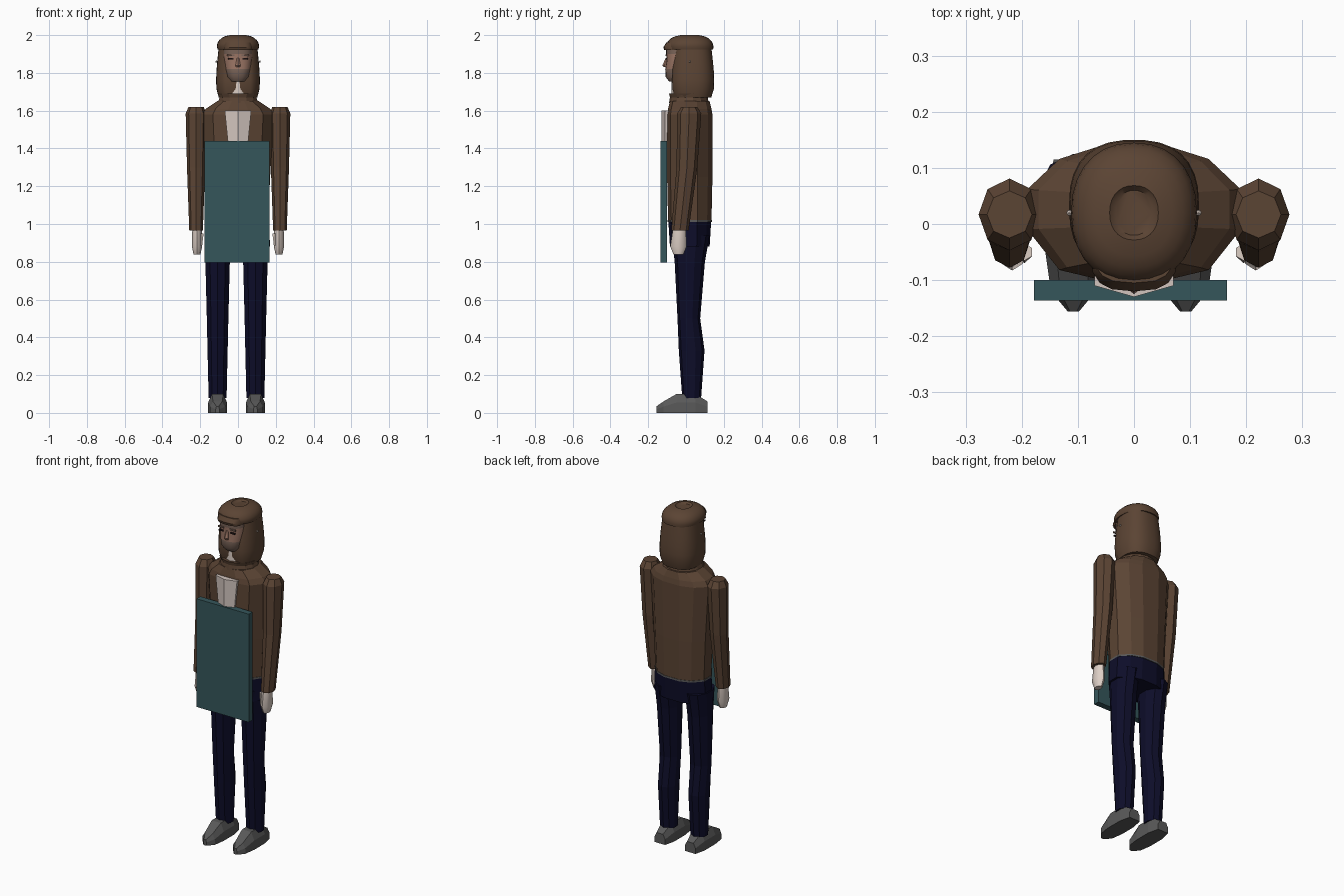
import bpy
import bmesh
from math import sin, cos, pi, copysign, radians

cube = bpy.data.objects.get("Cube")
if cube:
    bpy.data.objects.remove(cube, do_unlink=True)


def material(name, red, green, blue):
    mat = bpy.data.materials.new(name)
    mat.use_nodes = True
    mat.diffuse_color = (red, green, blue, 1)
    shader = mat.node_tree.nodes["Principled BSDF"]
    shader.inputs["Base Color"].default_value = mat.diffuse_color
    return mat


brown = material("brown leather", .105, .058, .034)
navy = material("navy denim", .004, .004, .022)
teal = material("teal board", .036, .094, .105)
grey = material("grey shoe", .1, .1, .1)
pale = material("pale skin", .72, .62, .56)
cream = material("off white shirt", .65, .56, .52)
tan = material("face tan", .33, .18, .13)
stubble = material("stubble", .2, .13, .1)
dark = material("dark eye", .02, .01, .01)


def finish(name, mesh_data, materials, smooth=False):
    """Turn the bmesh into an object with its materials."""
    bmesh.ops.recalc_face_normals(mesh_data, faces=mesh_data.faces[:])
    mesh = bpy.data.meshes.new(name)
    mesh_data.to_mesh(mesh)
    mesh_data.free()
    part = bpy.data.objects.new(name, mesh)
    bpy.context.collection.objects.link(part)
    for mat in materials:
        mesh.materials.append(mat)
    if smooth:
        bpy.ops.object.select_all(action='DESELECT')
        part.select_set(True)
        bpy.context.view_layer.objects.active = part
        bpy.ops.object.shade_smooth_by_angle(angle=radians(45))


def skin(name, sections, materials, smooth=False, rule=None):
    """Join equal cross-sections into one closed surface."""
    bm = bmesh.new()
    loops = [[bm.verts.new(point) for point in section] for section in sections]
    for lower, upper in zip(loops, loops[1:]):
        for i in range(len(lower)):
            bm.faces.new((lower[i - 1], lower[i], upper[i], upper[i - 1]))
    bm.faces.new(loops[0])
    bm.faces.new(loops[-1])
    if rule:
        for face in bm.faces:
            face.material_index = rule(face.calc_center_median().z)
    finish(name, bm, materials, smooth)


def oval(sides, power=1, gap=0):
    """Unit outline, optionally open by the gap angle on both sides of the front."""
    outline = []
    steps = sides - 1 if gap else sides
    for i in range(sides):
        angle = gap - pi / 2 + 2 * (pi - gap) * i / steps
        outline.append([copysign(abs(v) ** power, v) for v in (cos(angle), sin(angle))])
    return outline


def loft(name, outline, x, rings, *materials, smooth=False, rule=None):
    """Skin level rings, each given as height, y centre, x radius, y radius."""
    sections = [[(x + rx * u, y + ry * v, z) for u, v in outline] for z, y, rx, ry in rings]
    skin(name, sections, materials, smooth, rule)


def box(name, low, high, mat):
    bm = bmesh.new()
    bmesh.ops.create_cube(bm, size=1)
    for vert in bm.verts:
        vert.co = [a + (b - a) * (c + .5) for a, b, c in zip(low, high, vert.co)]
    finish(name, bm, [mat])


# Jacket: angular outline, sloping shoulders, flared collar and a thin hem
half_outline = [(.3, -1), (.7, -.85), (1, -.25), (1, .35), (.7, .8), (.3, 1)]
angular = half_outline + [(-u, v) for u, v in reversed(half_outline)]
loft("jacket", angular, 0, [
    (1.02, .02, .16, .115),
    (1.25, .02, .17, .12),
    (1.58, .02, .19, .12),
    (1.61, .02, .17, .115),
    (1.65, .02, .11, .105),
], brown)
loft("collar", oval(14), 0, [
    (1.64, .015, .11, .105),
    (1.67, .015, .1, .1),
    (1.69, .015, .11, .105),
], brown)
loft("jacket_hem", angular, 0, [(z, .02, .163, .117) for z in (1.01, 1.02)], grey)

# Shirt front, bent along its middle
bent = [(-1, -.11), (0, -.13), (1, -.11), (1, -.09), (-1, -.09)]
skin("shirt_front",
     [[(u * width, y, z) for u, y in bent] for z, width in ((1.4, .05), (1.6, .07))],
     [cream])

# Carried board
box("board", (-.178, -.136, .797), (.166, -.1, 1.44), teal)

# Trouser seat
loft("hips", angular, 0, [(.88, .02, .17, .105), (1.01, .02, .163, .113)], navy)

shoe_outline = [(-1, 0), (-1, .55), (-.6, 1), (.6, 1), (1, .55), (1, 0)]

for side, label in ((1, "left_"), (-1, "right_")):
    # The stance sits slightly to one side of the torso
    leg_x = side * .1 - .008

    loft(label + "leg", oval(10), leg_x, [
        (.08, .03, .05, .05),
        (.33, .03, .056, .068),
        (.5, .015, .06, .06),
        (.8, .02, .068, .08),
        (.94, .025, .07, .1),
    ], navy)

    # Shoe sections run from the heel to the pointed toe
    heel_to_toe = [
        (.115, .035, .06),
        (.05, .05, .1),
        (-.05, .05, .1),
        (-.12, .04, .06),
        (-.156, .01, .035),
    ]
    skin(label + "shoe",
         [[(leg_x + width * u, y, height * v) for u, v in shoe_outline]
          for y, width, height in heel_to_toe],
         [grey])

    # Sleeve with a bevelled shoulder cap
    arm_x = side * .222
    loft(label + "sleeve", oval(8), arm_x, [
        (.965, -.032, .036, .046),
        (1.3, .005, .048, .055),
        (1.585, .017, .055, .064),
        (1.62, .017, .04, .042),
    ], brown)

    # Hand and thumb
    loft(label + "hand", oval(8), side * .217, [
        (.838, -.04, .018, .026),
        (.88, -.04, .027, .043),
        (.97, -.035, .025, .035),
    ], pale, smooth=True)
    loft(label + "thumb", oval(6), side * .195, [
        (.885, -.06, .006, .01),
        (.95, -.05, .015, .015),
    ], pale, smooth=True)

    # Eye and brow plates
    for feature, mat, z, reach in (("eye", dark, 1.87, .014), ("brow", stubble, 1.89, .019)):
        eye_x = side * .038
        box(label + feature, (eye_x - reach, -.108, z), (eye_x + reach, -.1, z + .008), mat)

    # Ear stud
    bm = bmesh.new()
    bmesh.ops.create_icosphere(bm, subdivisions=1, radius=.006)
    bmesh.ops.translate(bm, verts=bm.verts[:], vec=(side * .115, .02, 1.86))
    finish(label + "ear_stud", bm, [pale])

# Neck
loft("neck", oval(12), 0, [(z, 0, .058, .076) for z in (1.62, 1.78)], pale, smooth=True)


# Face, with stubble on the jaw and a shaded forehead
def face_colour(z):
    return int(z < 1.825 or z > 1.9)


loft("face", oval(20, .8), 0, [
    (1.755, -.02, .045, .07),
    (1.78, -.02, .063, .088),
    (1.82, -.02, .072, .09),
    (1.87, -.02, .078, .082),
    (1.9, -.02, .078, .086),
    (1.935, -.02, .078, .086),
], tan, stubble, smooth=True, rule=face_colour)
loft("nose", oval(6), 0, [
    (1.83, -.1, .013, .018),
    (1.84, -.104, .015, .021),
    (1.88, -.095, .007, .012),
], tan, smooth=True)

# Hair around the back and sides, bulging gently and open at the face
steps = [i / 6 for i in range(7)]
loft("hair_sides", oval(26, .8, .52), 0, [
    (1.67 + .27 * t, .032, .102 + .014 * sin(pi * t ** .6), .102 + .016 * sin(pi * t ** .6))
    for t in steps
], brown, smooth=True)

# Domed crown ending in a shallow dimple
dome = [(1.925, .022, .108, .122)]
for t in steps[:-1]:
    spread = cos(t * pi / 2) ** .7
    dome.append((1.94 + .062 * sin(t * pi / 2), .02, .112 * spread, .125 * spread))
dome.append((1.99, .02, .032, .04))
loft("hair_crown", oval(28, .9), 0, dome, brown, smooth=True)

# Fringe over the forehead
loft("fringe", oval(16, .7), 0, [
    (1.92, -.05, .075, .065),
    (1.935, -.05, .078, .07),
    (1.96, -.045, .072, .06),
], brown, smooth=True)
